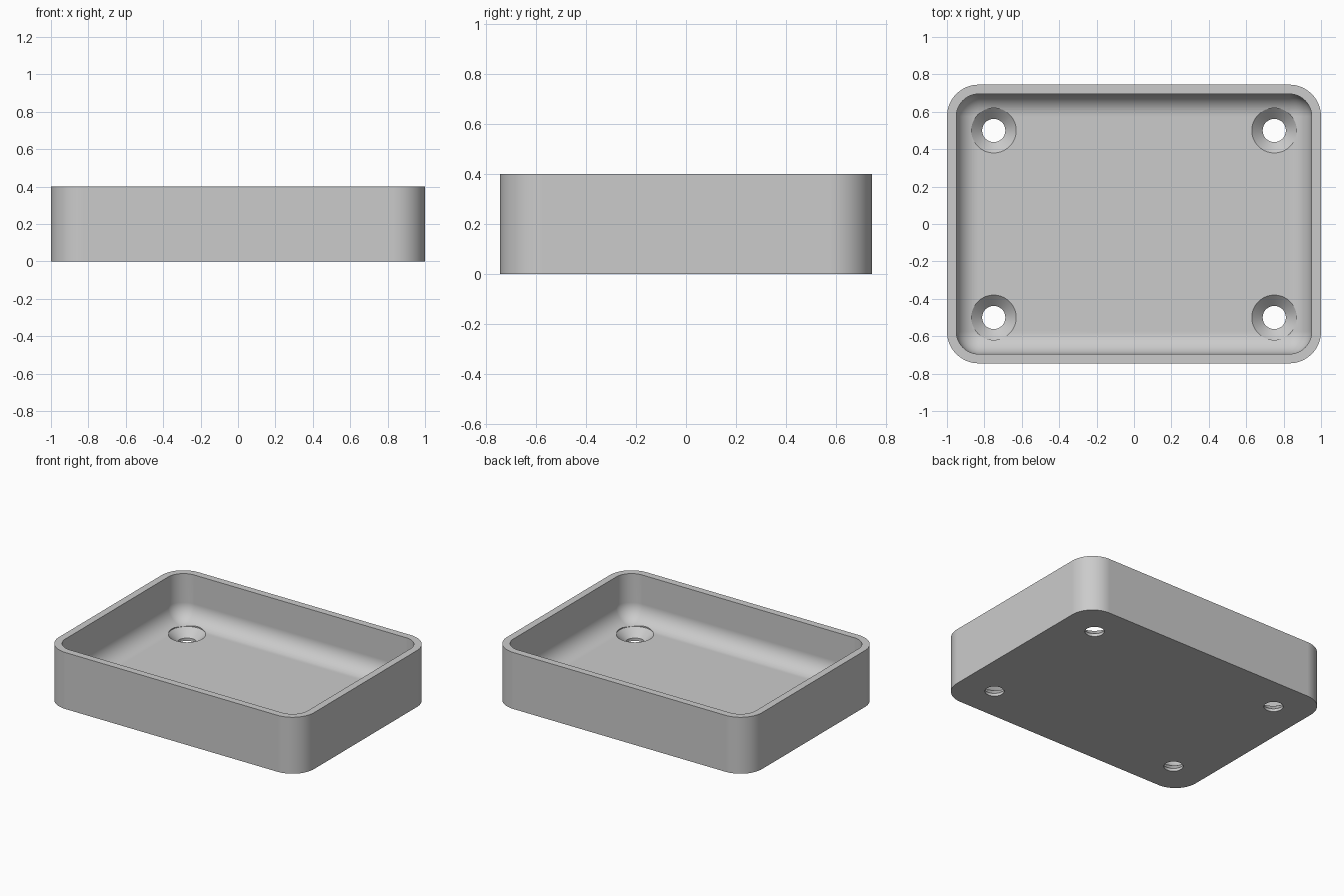
import bpy, bmesh
from math import sin, cos, pi

if "Cube" in bpy.data.objects:
    bpy.data.objects.remove(bpy.data.objects["Cube"])

LENGTH, WIDTH, HEIGHT = 2.0, 1.49, 0.4
WALL, FLOOR = 0.05, 0.075
CORNER, FILLET = 0.17, 0.12
STEPS = 16

grey = bpy.data.materials.new("plain grey")
grey.use_nodes = True
colour = (0.6, 0.6, 0.6, 1)
grey.diffuse_color = colour
grey.node_tree.nodes["Principled BSDF"].inputs["Base Color"].default_value = colour


def rounded_ring(bm, inset, z):
    """Rounded rectangle of vertices, inset from the outer wall."""
    r = max(CORNER - inset, 0)
    cx, cy = LENGTH / 2 - inset - r, WIDTH / 2 - inset - r
    ring = []
    for q, (sx, sy) in enumerate([(1, 1), (-1, 1), (-1, -1), (1, -1)]):
        for i in range(STEPS + 1):
            a = (q + i / STEPS) * pi / 2
            ring.append(bm.verts.new((sx * cx + r * cos(a), sy * cy + r * sin(a), z)))
    return ring


def circle_ring(bm, x, y, r, z, sides=64):
    return [bm.verts.new((x + r * cos(2 * pi * i / sides),
                          y + r * sin(2 * pi * i / sides), z)) for i in range(sides)]


def loft(bm, rings):
    """Join a stack of rings and cap both ends."""
    for low, high in zip(rings, rings[1:]):
        n = len(low)
        for i in range(n):
            j = (i + 1) % n
            bm.faces.new((low[i], low[j], high[j], high[i]))
    bm.faces.new(rings[0][::-1])
    bm.faces.new(rings[-1])


def make_object(name, bm):
    bmesh.ops.remove_doubles(bm, verts=bm.verts, dist=1e-5)
    bmesh.ops.recalc_face_normals(bm, faces=bm.faces)
    mesh = bpy.data.meshes.new(name)
    bm.to_mesh(mesh)
    bm.free()
    mesh.materials.append(grey)
    obj = bpy.data.objects.new(name, mesh)
    bpy.context.collection.objects.link(obj)
    return obj


# Tray shell: outer wall, rim, inner wall, rounded floor edge
bm = bmesh.new()
profile = [(0, 0), (0, HEIGHT), (WALL, HEIGHT)]
for i in range(STEPS + 1):
    a = i / STEPS * pi / 2
    profile.append((WALL + FILLET * (1 - cos(a)), FLOOR + FILLET * (1 - sin(a))))
loft(bm, [rounded_ring(bm, inset, z) for inset, z in profile])
tray = make_object("tray", bm)

# Countersunk screw holes
bm = bmesh.new()
for x in (-0.75, 0.75):
    for y in (-0.5, 0.5):
        steps = [(0.062, -0.1), (0.062, 0.02), (0.12, FLOOR), (0.12, 0.3)]
        loft(bm, [circle_ring(bm, x, y, r, z) for r, z in steps])
cutter = make_object("screw_hole_cutter", bm)
cutter.hide_render = True

cut = tray.modifiers.new("screw holes", "BOOLEAN")
cut.operation = "DIFFERENCE"
cut.solver = "EXACT"
cut.object = cutter

bpy.ops.object.select_all(action="DESELECT")
tray.select_set(True)
bpy.context.view_layer.objects.active = tray
bpy.ops.object.modifier_apply(modifier=cut.name)
bpy.data.objects.remove(cutter)

# Smooth curves with crisp rims and flat floors
bpy.ops.object.shade_smooth_by_angle(angle=pi / 6)
weighted = tray.modifiers.new("flat faces", "WEIGHTED_NORMAL")
weighted.keep_sharp = True
